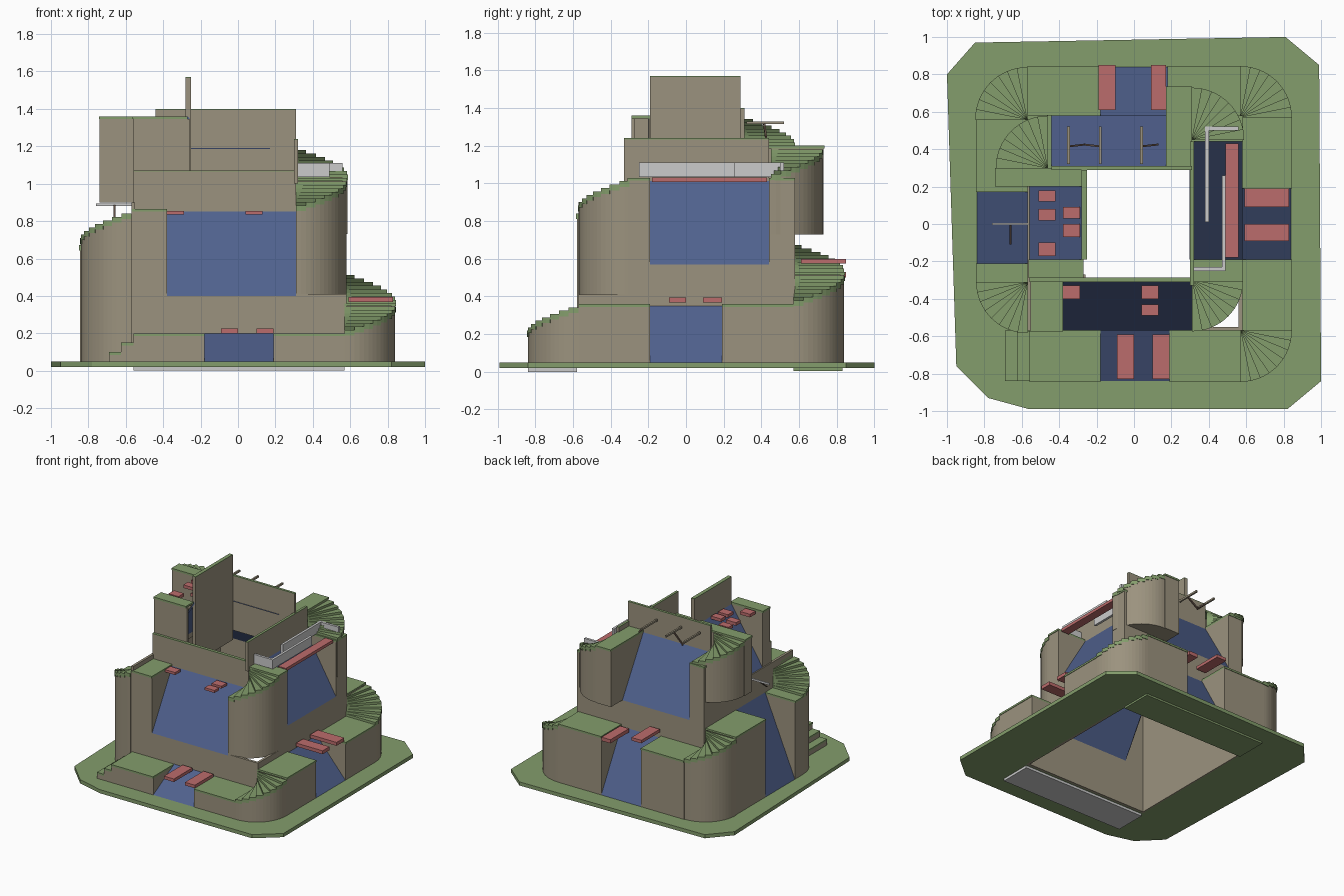
import bpy, bmesh, math

if "Cube" in bpy.data.objects:
    bpy.data.objects.remove(bpy.data.objects["Cube"])

def mat(name, c):
    m = bpy.data.materials.new(name)
    m.diffuse_color = (*c, 1)
    m.use_nodes = True
    m.node_tree.nodes["Principled BSDF"].inputs["Base Color"].default_value = m.diffuse_color
    return m

TAN = mat("stone", (.33, .29, .21))
GREEN = mat("grass", (.23, .34, .15))
BLUE = mat("slope_blue", (.08, .12, .27))
RED = mat("platform_red", (.50, .15, .15))
BROWN = mat("brown", (.12, .08, .06))

def loft(name, a, b, m):
    """Closed solid between two matching polygons."""
    bm = bmesh.new()
    va, vb = [bm.verts.new(p) for p in a], [bm.verts.new(p) for p in b]
    bm.faces.new(va)
    bm.faces.new(vb)
    n = len(a)
    for i in range(n):
        j = (i + 1) % n
        bm.faces.new((va[i], va[j], vb[j], vb[i]))
    return finish(name, bm, m)

def finish(name, bm, m):
    bmesh.ops.recalc_face_normals(bm, faces=bm.faces)
    me = bpy.data.meshes.new(name)
    bm.to_mesh(me)
    bm.free()
    if m:
        me.materials.append(m)
    ob = bpy.data.objects.new(name, me)
    bpy.context.collection.objects.link(ob)
    return ob

def prism(name, pts, z0, z1, m):
    return loft(name, [(x, y, z0) for x, y in pts], [(x, y, z1) for x, y in pts], m)

def box(name, x0, x1, y0, y1, z0, z1, m=None):
    return prism(name, [(x0, y0), (x1, y0), (x1, y1), (x0, y1)], z0, z1, m)

# side frames: u runs along the side, v points outward
SIDES = {"front": lambda u, v, z: (u, -v, z), "right": lambda u, v, z: (v, u, z),
         "back": lambda u, v, z: (u, v, z), "left": lambda u, v, z: (-v, u, z)}

def strip(name, side, prof, u0, u1, m):
    f = SIDES[side]
    loft(name, [f(u0, v, z) for v, z in prof], [f(u1, v, z) for v, z in prof], m)

def rect(v0, v1, z0, z1):
    return [(v0, z0), (v1, z0), (v1, z1), (v0, z1)]

def section(side, tier, u0, u1, n0, n1, vin, vout, zb, zr, zt):
    """Path section: outer wall and grass cap, notched by a blue slope."""
    nm = f"{side}_{tier}_"
    for a, b in ((u0, n0), (n1, u1)):
        if b - a > .005:
            strip(nm + "path", side, rect(vin, vout + .004, zt - .015, zt), a, b, GREEN)
            strip(nm + "wall", side, rect(vout - .02, vout, zb, zt - .015), a, b, TAN)
    if zr > zb + .01:
        strip(nm + "wall_below_slope", side, rect(vout - .02, vout, zb, zr), n0, n1, TAN)
    strip(nm + "slope", side, [(vout, zr), (vin, zt), (vin - .012, zt - .01), (vout - .02, zr)], n0, n1, BLUE)
    for a in (n0 - .012, n1):
        strip(nm + "notch_side", side, [(vout, zr), (vout, zt - .015), (vin, zt - .015)], a, a + .012, TAN)

def stair(name, cx, cy, r, a0, zb, z0, z1, n=8):
    """Quarter-turn fan of rising steps, counter-clockwise from angle a0."""
    for i in range(n):
        zt = z0 + (z1 - z0) * (i + 1) / (n + 1)
        angs = [math.radians(a0 + 90 * (i + k / 2) / n) for k in range(3)]
        def ring(rad):
            return [(cx, cy)] + [(cx + rad * math.cos(t), cy + rad * math.sin(t)) for t in angs]
        prism(name + "_body", ring(r), zb, zt - .03, TAN)
        prism(name + "_step", ring(r + .004), zt - .03, zt, GREEN)

# base: clipped plate with a square opening
outer = [(-.56, -.99), (.82, -.99), (1, -.84), (.99, .85), (.81, 1), (-.85, .97),
         (-1, .8), (-.95, -.76), (-.78, -.93)]
clamp = lambda p: tuple(max(-.56, min(.56, c)) for c in p)
bm = bmesh.new()
for i, p in enumerate(outer):
    q = outer[(i + 1) % len(outer)]
    quad = list(dict.fromkeys([p, q, clamp(q), clamp(p)]))
    bm.faces.new([bm.verts.new((x, y, .02)) for x, y in quad])
bmesh.ops.remove_doubles(bm, verts=bm.verts, dist=.0005)
ext = bmesh.ops.extrude_face_region(bm, geom=bm.faces[:], use_keep_orig=True)
for e in ext["geom"]:
    if isinstance(e, bmesh.types.BMVert):
        e.co.z = .05
finish("base_plate", bm, GREEN)
box("base_pad_front", -.56, .57, -.84, -.58, 0, .02)
box("base_pad_back", -.56, .57, .57, .83, .005, .02, GREEN)

# lower tier
section("front", "lower", -.56, .57, -.18, .19, .57, .84, .05, .05, .20)
section("right", "lower", -.57, .57, -.19, .19, .57, .84, .05, .05, .36)
section("back", "lower", -.57, .57, -.18, .18, .57, .84, .05, .05, .53)
section("left", "lower", -.31, .56, -.21, .17, .57, .84, .05, .05, .69)
stair("front_right_lower_stair", .57, -.57, .27, -90, .05, .20, .36)
stair("back_right_lower_stair", .57, .57, .27, 0, .05, .36, .53)
stair("back_left_lower_stair", -.57, .56, .275, 90, .05, .53, .69)
stair("front_left_lower_stair", -.57, -.31, .27, 180, .05, .69, .86)

# entrance steps at the front left
box("front_lower_end_wall", -.56, -.54, -.84, -.57, .05, .185, TAN)
for x0, x1, z in ((-.69, -.625, .10), (-.625, -.56, .15)):
    box("entrance_step_body", x0, x1, -.84, -.57, .05, z - .015, TAN)
    box("entrance_step", x0, x1, -.84, -.57, z - .015, z, GREEN)

# upper tier
section("front", "upper", -.57, .31, -.38, .31, .30, .57, .02, .40, .865)
box("front_upper_corner_wall", .31, .57, -.57, -.55, .02, .41, TAN)
section("right", "upper", -.31, .58, -.19, .44, .31, .58, .02, .57, 1.03)
box("right_upper_corner_wall", .56, .58, -.57, -.31, .02, .41, TAN)
stair("front_right_upper_stair", .31, -.30, .27, -90, .40, .865, 1.03)
section("back", "upper", -.57, .17, -.44, .17, .30, .58, .02, .73, 1.2)
box("back_upper_corner_wall", .17, .58, .56, .58, .02, .73, TAN)
box("back_upper_corner_body", .17, .31, .45, .73, .73, 1.185, TAN)
box("back_upper_corner_path", .17, .31, .30, .734, 1.185, 1.2, GREEN)
stair("back_right_upper_stair", .31, .45, .275, 0, .73, 1.03, 1.2)
section("left", "upper", -.29, .30, -.19, .20, .27, .56, .86, .90, 1.36)
box("left_lower_inner_wall", -.57, -.55, -.57, .57, .02, .90, TAN)
stair("back_left_upper_stair", -.46, .30, .275, 90, .90, 1.2, 1.36)
box("left_overhang_body", -.74, -.56, .20, .30, .90, 1.345, TAN)
box("left_overhang_path", -.744, -.56, .20, .30, 1.345, 1.36, GREEN)
box("left_upper_front_wall", -.56, -.26, -.29, -.27, .85, 1.345, TAN)

# inner parapets with grass edging
for nm, x0, x1, y0, y1, z0, z1 in (
        ("front", -.56, .31, -.31, -.285, .85, 1.07), ("right", .30, .32, -.33, .44, 1.0, 1.24),
        ("back", -.44, .31, .29, .31, .95, 1.40), ("left", -.28, -.25, -.19, .29, .87, 1.57)):
    box(nm + "_parapet", x0, x1, y0, y1, z0, z1 - .006, TAN)
    box(nm + "_parapet_edge", x0, x1, y0, y1, z1 - .006, z1, GREEN)

# red platforms over the slopes
def platforms(name, z0, z1, spots):
    for x0, x1, y0, y1 in spots:
        box(name, x0, x1, y0, y1, z0, z1, RED)

platforms("front_lower_platform", .20, .225, [(-.09, 0, -.83, -.59), (.10, .19, -.83, -.59)])
platforms("right_lower_platform", .367, .395, [(.59, .83, .09, .19), (.59, .83, -.09, 0)])
platforms("back_lower_high_platform", .575, .60, [(-.19, -.10, .61, .85)])
platforms("back_lower_low_platform", .50, .53, [(.09, .17, .61, .85)])
platforms("front_upper_platform", .835, .855, [(-.38, -.29, -.40, -.33), (.04, .13, -.40, -.33), (.04, .13, -.49, -.43)])
platforms("right_upper_platform", 1.008, 1.032, [(.49, .56, -.18, .43)])
platforms("left_upper_platform", 1.33, 1.355, [(-.51, -.42, .12, .18), (-.51, -.42, .02, .08), (-.51, -.42, -.17, -.10),
                                               (-.38, -.29, .03, .09), (-.38, -.29, -.07, 0)])

# grey guard rails on the right upper path
for x0, x1, y0, y1 in ((.38, .40, .01, .52), (.40, .56, .50, .52), (.47, .49, -.24, .26), (.32, .49, -.25, -.23)):
    box("guard_rail", x0, x1, y0, y1, 1.035, 1.11)

# T-shaped bars sticking out above the slopes
box("left_bar", -.76, -.57, -.005, .005, .88, .895)
loft("left_bar_post", [(-.665, -.11, .80), (-.655, -.11, .80), (-.655, -.10, .80), (-.665, -.10, .80)],
     [(-.665, -.005, .885), (-.655, -.005, .885), (-.655, .005, .885), (-.665, .005, .885)], BROWN)
for x, s in ((-.35, 1), (-.18, -1), (.04, 1)):
    box("back_bar", x - .007, x + .007, .32, .52, 1.315, 1.33, TAN)
    loft("back_bar_post", [(x, .41, 1.31), (x, .42, 1.31), (x, .42, 1.325), (x, .41, 1.325)],
         [(x + s * .09, .42, 1.235), (x + s * .09, .43, 1.235), (x + s * .09, .43, 1.25), (x + s * .09, .42, 1.25)], BROWN)
